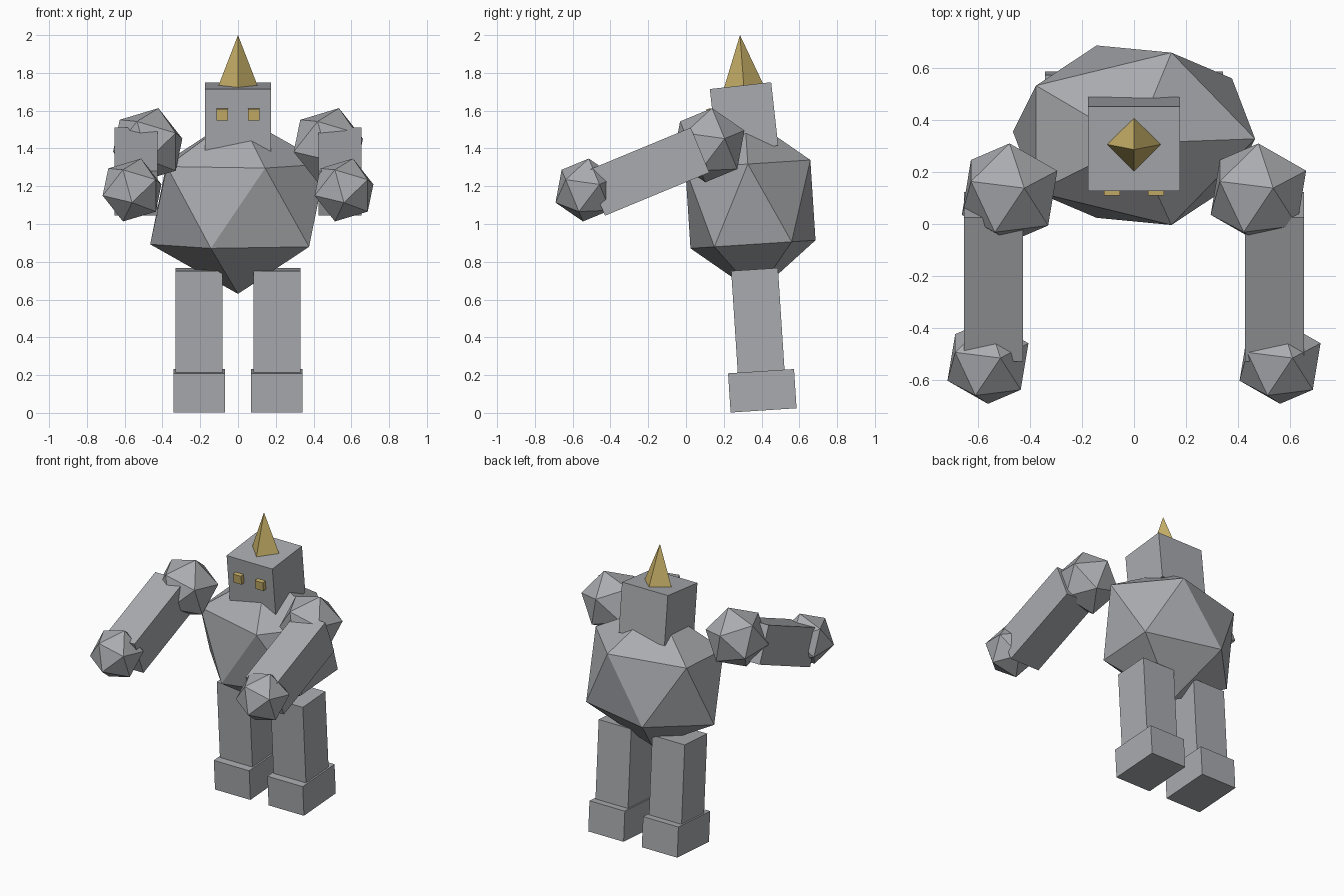
import bpy
from math import radians

if "Cube" in bpy.data.objects:
    bpy.data.objects.remove(bpy.data.objects["Cube"], do_unlink=True)


def make_material(name, colour):
    mat = bpy.data.materials.new(name)
    mat.use_nodes = True
    mat.diffuse_color = (*colour, 1)
    mat.node_tree.nodes["Principled BSDF"].inputs["Base Color"].default_value = (*colour, 1)
    return mat


stone = make_material("stone grey", (0.40, 0.41, 0.43))
gold = make_material("gold", (0.58, 0.44, 0.14))


def finish(name, mat, scale, tilt):
    obj = bpy.context.object
    obj.name = name
    obj.scale = scale
    obj.rotation_euler.x = radians(tilt)
    obj.data.materials.append(mat)
    return obj


def box(name, loc, size, tilt, mat=stone):
    bpy.ops.mesh.primitive_cube_add(size=1, location=loc)
    return finish(name, mat, size, tilt)


def boulder(name, loc, scale, tilt):
    bpy.ops.mesh.primitive_ico_sphere_add(subdivisions=1, radius=1, location=loc)
    return finish(name, stone, scale, tilt)


BODY_TILT, HEAD_TILT, ARM_TILT = 3.7, 6.3, -67.5

# Torso and head
boulder("torso", (0, 0.341, 1.105), (0.52, 0.39, 0.476), BODY_TILT)
box("head", (0, 0.307, 1.565), (0.352, 0.327, 0.337), HEAD_TILT)

# Four-sided horn
bpy.ops.mesh.primitive_cone_add(vertices=4, radius1=0.106, radius2=0, depth=0.275,
                                location=(0, 0.296, 1.863))
finish("horn", gold, (1, 1, 1), 4.3)

# Paired parts: the boulders keep the same orientation on both sides
for side, s in (("left", 1), ("right", -1)):
    box(side + "_eye", (s * 0.084, 0.142, 1.582), (0.061, 0.06, 0.061), HEAD_TILT, gold)
    box(side + "_leg", (s * 0.206, 0.381, 0.48), (0.25, 0.248, 0.56), BODY_TILT)
    box(side + "_foot", (s * 0.206, 0.404, 0.117), (0.272, 0.35, 0.208), BODY_TILT)
    box(side + "_arm", (s * 0.54, -0.202, 1.277), (0.227, 0.257, 0.598), ARM_TILT)
    boulder(side + "_shoulder", (s * 0.478, 0.12, 1.417), (0.205,) * 3, ARM_TILT)
    boulder(side + "_hand", (s * 0.561, -0.53, 1.18), (0.174,) * 3, ARM_TILT)
